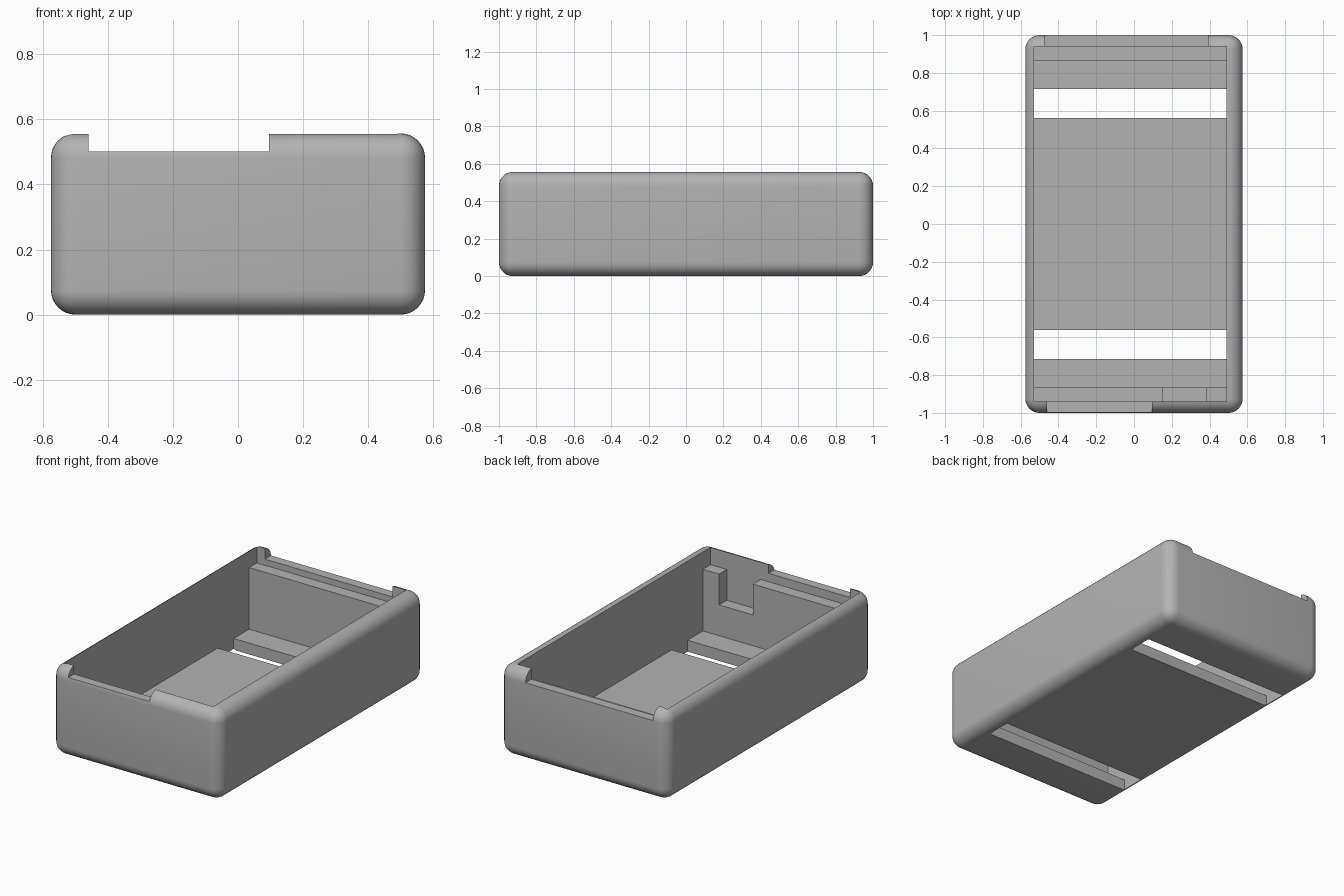
import bpy, bmesh, math
from mathutils import Vector

default = bpy.data.objects.get("Cube")
if default:
    bpy.data.objects.remove(default, do_unlink=True)

grey = bpy.data.materials.new("plain grey")
grey.use_nodes = True
colour = (0.45, 0.45, 0.45, 1)
grey.diffuse_color = colour
grey.node_tree.nodes["Principled BSDF"].inputs["Base Color"].default_value = colour

# Main dimensions
HALF_X, HALF_Y, HEIGHT, RADIUS = 0.575, 1.0, 0.557, 0.075
IN_LEFT, IN_RIGHT, IN_Y = -0.53, 0.49, 0.94
FLOOR, LEDGE_Y, LEDGE_TOP = 0.07, 0.865, 0.45


def finish(bm, name):
    bmesh.ops.recalc_face_normals(bm, faces=bm.faces)
    mesh = bpy.data.meshes.new(name)
    bm.to_mesh(mesh)
    bm.free()
    mesh.materials.append(grey)
    obj = bpy.data.objects.new(name, mesh)
    bpy.context.collection.objects.link(obj)
    return obj


def box(name, x, y, z, radius=0):
    """Box between coordinate pairs; radius rounds all but the top edges."""
    bm = bmesh.new()
    bmesh.ops.create_cube(bm, size=1)
    for v in bm.verts:
        v.co = Vector(pair[int(c > 0)] for pair, c in zip((x, y, z), v.co))
    if radius:
        edges = [e for e in bm.edges if min(v.co.z for v in e.verts) < z[1]]
        bmesh.ops.bevel(bm, geom=edges, offset=radius, offset_type='OFFSET',
                        segments=8, profile=0.5, affect='EDGES')
    return finish(bm, name)


def prism(name, profile, y0, y1):
    """Extrude an x-z outline along y."""
    bm = bmesh.new()
    face = bm.faces.new([bm.verts.new((x, y0, z)) for x, z in profile])
    new = bmesh.ops.extrude_face_region(bm, geom=[face])["geom"]
    moved = [g for g in new if isinstance(g, bmesh.types.BMVert)]
    bmesh.ops.translate(bm, verts=moved, vec=(0, y1 - y0, 0))
    return finish(bm, name)


def cut(target, cutter):
    cutter.hide_render = True
    mod = target.modifiers.new("cut", 'BOOLEAN')
    mod.operation, mod.solver, mod.object = 'DIFFERENCE', 'EXACT', cutter
    bpy.context.view_layer.objects.active = target
    bpy.ops.object.modifier_apply(modifier=mod.name)
    bpy.data.objects.remove(cutter, do_unlink=True)


# Rounded tray with an offset rectangular cavity
tray = box("tray", (-HALF_X, HALF_X), (-HALF_Y, HALF_Y), (0, HEIGHT), RADIUS)
inner_x = (IN_LEFT, IN_RIGHT)
cut(tray, box("cavity_cutter", inner_x, (-IN_Y, IN_Y), (FLOOR, 1)))

# Strap slots through the floor
for y in ((-0.715, -0.56), (0.56, 0.715)):
    cut(tray, box("slot_cutter", inner_x, y, (-0.2, 0.2)))

# Shallow notches in the rims of the end walls
cut(tray, box("front_notch_cutter", (-0.46, 0.095), (-1.2, -0.9), (0.502, 1)))
cut(tray, box("back_notch_cutter", (-0.475, 0.395), (0.9, 1.2), (0.488, 1)))

# Inner ledges against the end walls; the front one has a deep gap
back_ledge = prism("back_ledge", [
    (IN_LEFT, FLOOR), (IN_RIGHT, FLOOR),
    (IN_RIGHT, LEDGE_TOP), (IN_LEFT, LEDGE_TOP)], LEDGE_Y, IN_Y)
front_ledge = prism("front_ledge", [
    (IN_LEFT, FLOOR), (IN_RIGHT, FLOOR), (IN_RIGHT, LEDGE_TOP),
    (0.38, LEDGE_TOP), (0.38, 0.26), (0.15, 0.26),
    (0.15, LEDGE_TOP), (IN_LEFT, LEDGE_TOP)], -IN_Y, -LEDGE_Y)

# Smooth the rounded edges, keep the rest crisp
bpy.ops.object.select_all(action='DESELECT')
tray.select_set(True)
bpy.context.view_layer.objects.active = tray
bpy.ops.object.shade_smooth_by_angle(angle=math.radians(30))
